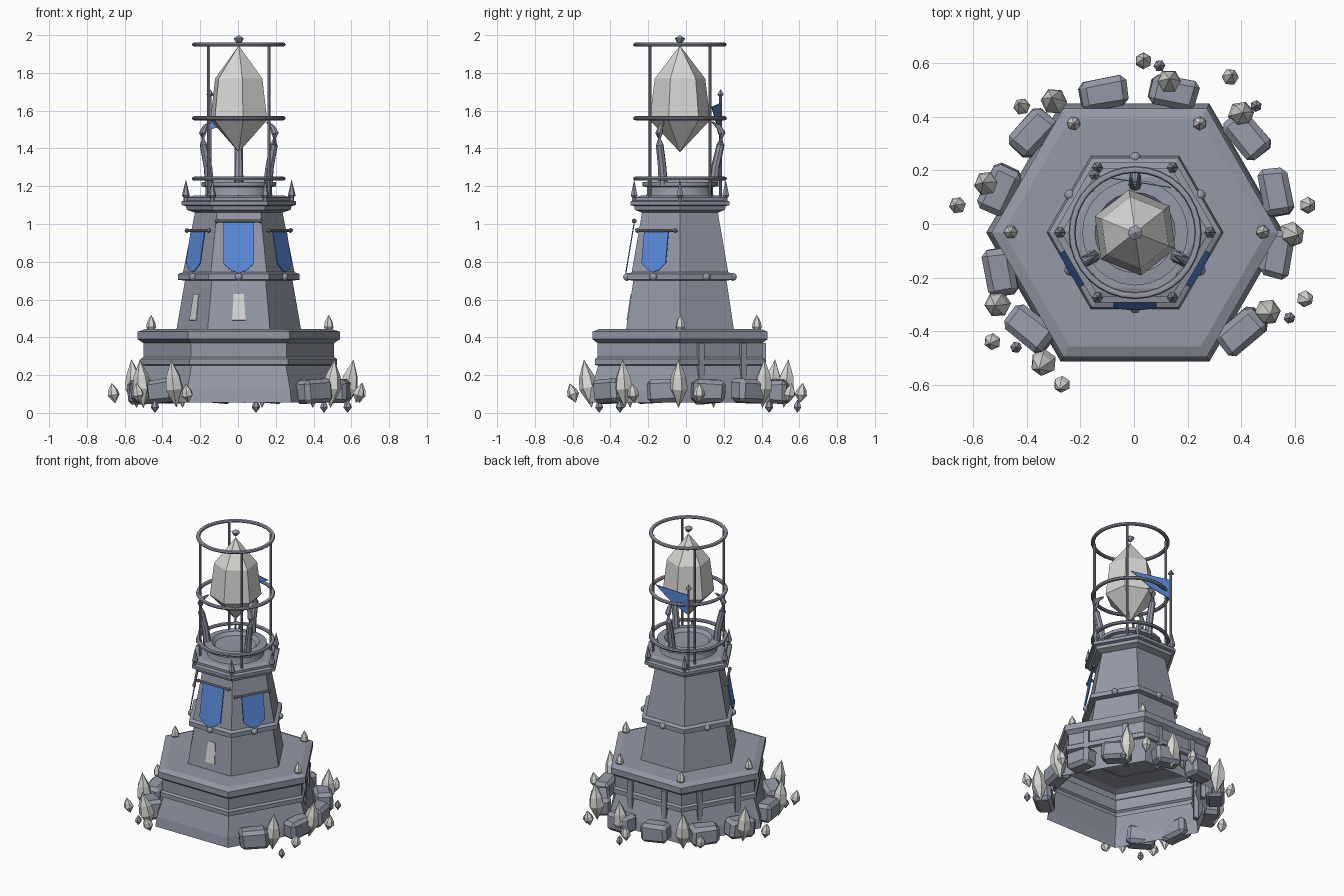
import bpy, bmesh, math, random
from mathutils import Matrix, Vector

random.seed(4)
if "Cube" in bpy.data.objects:
    bpy.data.objects.remove(bpy.data.objects["Cube"], do_unlink=True)
CX, CY = 0.004, -0.032
SIN60 = math.sin(math.pi / 3)


def material(name, rgb):
    m = bpy.data.materials.new(name)
    m.use_nodes = True
    m.diffuse_color = (*rgb, 1)
    m.node_tree.nodes["Principled BSDF"].inputs["Base Color"].default_value = (*rgb, 1)
    return m


STONE = material("blue grey stone", (0.30, 0.32, 0.39))
CRYSTAL = material("pale crystal", (0.68, 0.68, 0.66))
BLUE = material("banner blue", (0.10, 0.25, 0.70))


def finish(name, bm, mat, matrix=Matrix(), smooth=False):
    me = bpy.data.meshes.new(name)
    bm.transform(matrix)
    bm.to_mesh(me)
    bm.free()
    me.materials.append(mat)
    ob = bpy.data.objects.new(name, me)
    bpy.context.collection.objects.link(ob)
    if smooth:
        bpy.ops.object.select_all(action="DESELECT")
        ob.select_set(True)
        bpy.context.view_layer.objects.active = ob
        bpy.ops.object.shade_smooth_by_angle(angle=math.radians(40))
    return ob


def lathe(name, profile, sides, mat, matrix=None, turn=0.0, smooth=False):
    """Sweep (radius, height) points from bottom to top around z."""
    bm = bmesh.new()
    rings = []
    for r, z in profile:
        angles = [turn + math.tau * i / sides for i in range(sides)]
        rings.append([bm.verts.new((0, 0, z))] * sides if r == 0 else
                     [bm.verts.new((r * math.cos(a), r * math.sin(a), z)) for a in angles])
    for low, high in zip(rings, rings[1:]):
        for i in range(sides):
            j = (i + 1) % sides
            bm.faces.new(list(dict.fromkeys((low[i], low[j], high[j], high[i]))))
    return finish(name, bm, mat, matrix or Matrix.Translation((CX, CY, 0)), smooth)


def tube(name, points, radii, sides=8, smooth=True):
    """Round bar through points, with its own radius at each."""
    bm = bmesh.new()
    pts = [Vector(p) for p in points]
    rings = []
    for i, p in enumerate(pts):
        d = (pts[min(i + 1, len(pts) - 1)] - pts[max(i - 1, 0)]).normalized()
        q = d.to_track_quat("Z", "Y")
        rings.append([bm.verts.new(p + q @ Vector((radii[i] * math.cos(a), radii[i] * math.sin(a), 0)))
                      for a in (math.tau * k / sides for k in range(sides))])
    for a, b in zip(rings, rings[1:]):
        for i in range(sides):
            bm.faces.new((a[i], a[(i + 1) % sides], b[(i + 1) % sides], b[i]))
    bm.faces.new(rings[0][::-1])
    bm.faces.new(rings[-1])
    finish(name, bm, STONE, Matrix.Translation((CX, CY, 0)), smooth)


def plate(name, outline, thick, mat, matrix):
    """Flat panel drawn in local x, z, thickened towards local -y."""
    bm = bmesh.new()
    face = bm.faces.new([bm.verts.new((x, 0, z)) for x, z in outline])
    out = bmesh.ops.extrude_face_region(bm, geom=[face])["geom"]
    bmesh.ops.translate(bm, vec=(0, -thick, 0), verts=[v for v in out if isinstance(v, bmesh.types.BMVert)])
    bmesh.ops.recalc_face_normals(bm, faces=bm.faces)
    return finish(name, bm, mat, matrix)


def on_wall(angle, apothem, z, lean=0.0):
    """Frame on a hexagon wall: local -y outward; angle 0 is the front wall."""
    return (Matrix.Translation((CX, CY, 0)) @ Matrix.Rotation(math.radians(angle), 4, "Z")
            @ Matrix.Translation((0, -apothem, z)) @ Matrix.Rotation(lean, 4, "X"))


# Stepped hexagonal base, open underneath
lathe("base", [(0.555, 0.055), (0.545, 0.12), (0.50, 0.25), (0.52, 0.255), (0.52, 0.285),
               (0.505, 0.295), (0.505, 0.37), (0.535, 0.39), (0.535, 0.43), (0.49, 0.445), (0, 0.445)], 6, STONE)

# Tapered tower with a belt and a cornice
lathe("tower", [(0.33, 0.44), (0.285, 0.70), (0.322, 0.705), (0.322, 0.735), (0.295, 0.745),
                (0.232, 1.06), (0.275, 1.075), (0.28, 1.095), (0.302, 1.1), (0.302, 1.12),
                (0.275, 1.125), (0.275, 1.14), (0.24, 1.15), (0, 1.15)], 6, STONE)

# Round lamp pedestal with a shallow dish
lathe("pedestal", [(0.185, 1.14), (0.175, 1.16), (0.175, 1.195), (0.197, 1.2), (0.197, 1.222),
                   (0.15, 1.226), (0.13, 1.205), (0, 1.2)], 24, STONE, smooth=True)

# Belt studs and cornice spikes
for i in range(6):
    a = math.tau * i / 6
    bm = bmesh.new()
    bmesh.ops.create_uvsphere(bm, u_segments=10, v_segments=6, radius=0.021)
    b = a + math.pi / 6
    finish("belt_stud", bm, STONE, Matrix.Translation((CX + 0.28 * math.cos(b), CY + 0.28 * math.sin(b), 0.72)), True)
    lathe("cornice_spike", [(0.012, 1.12), (0.012, 1.14), (0.021, 1.15), (0, 1.235)], 6, STONE,
          Matrix.Translation((CX + 0.28 * math.cos(a), CY + 0.28 * math.sin(a), 0)))

# Cage rings and rods
for z in (1.24, 1.56, 1.95):
    tube_section = [(0.235 + 0.013 * math.cos(t), z + 0.011 * math.sin(t))
                    for t in (math.tau * k / 8 - math.pi / 2 for k in range(9))]
    lathe("cage_ring", tube_section, 32, STONE, smooth=True)
for sx in (-1, 1):
    for sy in (-1, 1):
        x, y = sx * 0.159, sy * 0.159
        tube("cage_rod", [(x, y, 1.14), (x, y, 1.95)], [0.008] * 2)

# Three claws around the crystal
for deg in (90, 210, 330):
    c, s = math.cos(math.radians(deg)), math.sin(math.radians(deg))
    path = [(0.178, 1.2), (0.188, 1.3), (0.215, 1.42), (0.222, 1.48), (0.205, 1.515), (0.17, 1.54)]
    tube("claw", [(r * c, r * s, z) for r, z in path], [0.025, 0.023, 0.021, 0.02, 0.014, 0.004])

# Great crystal and the top gem
lathe("great_crystal", [(0, 1.38), (0.162, 1.55), (0.135, 1.77), (0, 1.945)], 6, CRYSTAL, turn=math.radians(38))
lathe("top_gem", [(0, 1.95), (0.018, 1.965), (0.028, 1.983), (0, 2.0)], 6, STONE, turn=0.3)

# Banners hung from bars on the three front walls
for angle, top, length, half in ((0, 1.01, 0.275, 0.08), (-60, 0.96, 0.22, 0.074), (60, 0.96, 0.22, 0.074)):
    apothem = 0.213 + (1.06 - top) * 0.15
    shape = [(-half, 0), (half, 0), (half, 0.05 - length), (half * 0.5, 0.015 - length), (0, -length),
             (-half * 0.5, 0.015 - length), (-half, 0.05 - length)]
    plate("banner", shape, 0.006, BLUE, on_wall(angle, apothem + 0.018, top, math.radians(-9.5)))
    frame = on_wall(angle, apothem + 0.022, top + 0.006)
    lathe("banner_bar", [(0, -0.115), (0.008, -0.115), (0.008, 0.115), (0, 0.115)], 8, STONE,
          frame @ Matrix.Rotation(math.pi / 2, 4, "Y"))
    for side in (-0.115, 0.115):
        bm = bmesh.new()
        bmesh.ops.create_icosphere(bm, subdivisions=1, radius=0.014)
        finish("bar_end", bm, STONE, frame @ Matrix.Translation((side, 0, 0)))

# Narrow lit windows
for angle in (0, -60):
    plate("window", [(-0.036, 0), (0.036, 0), (0.027, 0.14), (-0.027, 0.14)], 0.004, CRYSTAL,
          on_wall(angle, 0.2785, 0.49, math.atan(-0.15)))

# Buttress strips on the three rear walls
for angle in (120, 180, 240):
    for x in (-0.13, 0.13):
        plate("buttress", [(x - 0.017, 0.07), (x + 0.017, 0.07), (x + 0.017, 0.37), (x - 0.017, 0.37)],
              0.03, STONE, on_wall(angle, 0.425, 0))

# Flag on a pole at the rear
px, py = -0.152, 0.215
tube("flag_pole", [(px, py, 1.12), (px, py, 1.68)], [0.007, 0.007])
lathe("pole_tip", [(0, 1.67), (0.02, 1.685), (0, 1.715)], 6, STONE, Matrix.Translation((CX + px, CY + py, 0)))
plate("flag", [(0, 1.5), (0.14, 1.54), (0.29, 1.62), (0.14, 1.63), (0, 1.64)], 0.004, BLUE,
      Matrix.Translation((CX + px, CY + py, 0)) @ Matrix.Rotation(math.radians(-9), 4, "Z"))

# Boulders heaped along the foot, leaving the front clear
for x, y, deg in ((-0.115, 0.485, 10), (0.145, 0.49, -12), (-0.38, 0.34, 48), (0.42, 0.33, -50), (-0.5, 0.13, 65),
                  (0.53, 0.12, -80), (-0.5, -0.18, 100), (0.53, -0.11, 80), (-0.39, -0.39, -38), (0.4, -0.4, 40)):
    bm = bmesh.new()
    bmesh.ops.create_cube(bm, size=1)
    bmesh.ops.scale(bm, vec=(0.18, 0.115, 0.125), verts=bm.verts)
    for v in bm.verts:
        v.co *= random.uniform(0.92, 1.06)
    bmesh.ops.bevel(bm, geom=bm.edges[:], offset=0.022, segments=1, affect="EDGES")
    finish("boulder", bm, STONE, Matrix.Translation((x, y, 0.115)) @ Matrix.Rotation(math.radians(deg), 4, "Z")
           @ Matrix.Rotation(random.uniform(-0.12, 0.12), 4, "Y"))


def shard(name, x, y, low, high, r, tilt, mat=CRYSTAL):
    """Pointed crystal leaning away from the tower."""
    h = high - low
    lean = Vector((-(y - CY), x - CX, 0)).normalized()
    m = (Matrix.Translation((x, y, (low + high) / 2)) @ Matrix.Rotation(tilt, 4, lean)
         @ Matrix.Translation((0, 0, -h / 2)))
    lathe(name, [(0, 0), (r, h * 0.4), (r * 0.8, h * 0.65), (0, h)], 6, mat, m, random.random())


# Large, small and tiny crystals scattered at the foot, then four on the ledge
for x, y in ((-0.55, 0.15), (-0.3, 0.46), (0.13, 0.53), (0.4, 0.41), (0.59, -0.04), (0.5, -0.33),
             (-0.34, -0.52), (-0.51, -0.3)):
    shard("large_crystal", x, y, 0.025, 0.285, 0.05, random.uniform(0.05, 0.2))
for x, y in ((-0.66, 0.07), (-0.42, 0.44), (0.035, 0.61), (0.36, 0.55), (0.65, 0.07), (0.64, -0.28),
             (-0.27, -0.6), (-0.53, -0.44)):
    shard("small_crystal", x, y, 0.05, 0.16, 0.032, random.uniform(0.15, 0.35))
for x, y in ((0.095, 0.59), (0.455, 0.44), (0.58, -0.35), (-0.44, -0.46)):
    shard("tiny_shard", x, y, 0, 0.07, 0.022, 0.0, STONE)
for x, y in ((-0.225, 0.375), (0.245, 0.375), (-0.46, -0.03), (0.48, -0.03)):
    shard("ledge_crystal", x, y, 0.41, 0.52, 0.026, 0.0)
